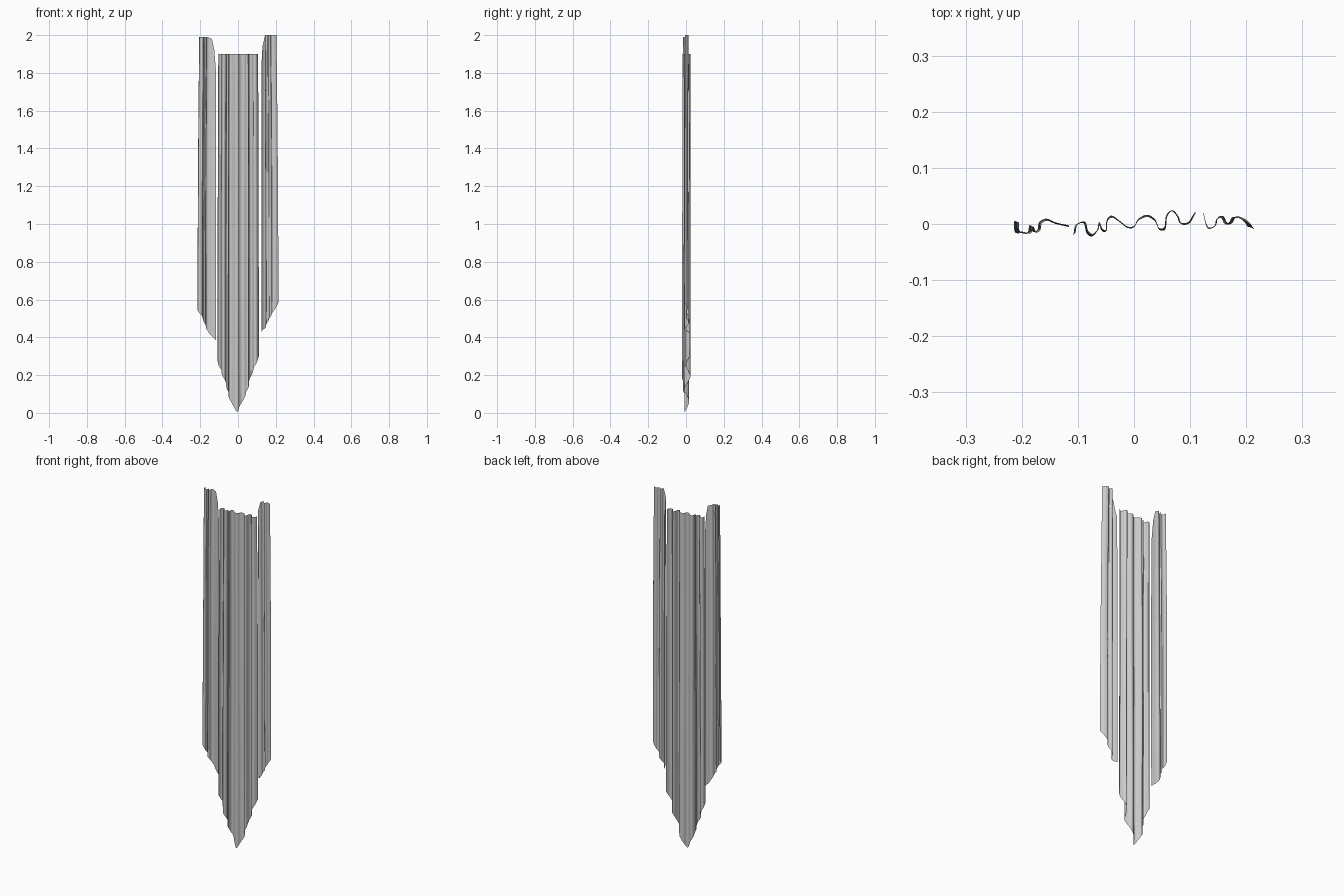
import bpy, bmesh, math
from mathutils import Vector

if "Cube" in bpy.data.objects:
    bpy.data.objects.remove(bpy.data.objects["Cube"])


def lerp_table(table, t):
    if t <= table[0][0]:
        return table[0][1]
    for (a, va), (b, vb) in zip(table, table[1:]):
        if t <= b:
            return va + (vb - va) * (t - a) / (b - a)
    return table[-1][1]


def smooth_path(pts, n=5):
    # Catmull-Rom through the fold points
    p = [Vector(q) for q in pts]
    p = [2 * p[0] - p[1]] + p + [2 * p[-1] - p[-2]]
    out = []
    for i in range(1, len(p) - 2):
        a, b, c, d = p[i - 1:i + 3]
        for k in range(n):
            t = k / n
            out.append(0.5 * (2 * b + (c - a) * t + (2 * a - 5 * b + 4 * c - d) * t * t
                              + (3 * b - a - 3 * c + d) * t ** 3))
    out.append(p[-2])
    return out


def cloth(name, folds, hem, top, narrow, anchor, rows=24):
    # hem: (fraction along the cloth, z); top: (x, z)
    path = smooth_path(folds)
    s = [0.0]
    for a, b in zip(path, path[1:]):
        s.append(s[-1] + (b - a).length)
    bm = bmesh.new()
    grid = []
    for q, si in zip(path, s):
        lo, hi = lerp_table(hem, si / s[-1]), lerp_table(top, q.x)
        col = []
        for r in range(rows + 1):
            z = lo + (hi - lo) * r / rows
            h = max(0, (z - 0.5) / 1.5)
            x = anchor + (q.x - anchor) * (1 - narrow * h * h)
            y = q.y * (1 - 0.12 * h) + 0.0015 * math.sin(3 * z + 40 * q.x)
            col.append(bm.verts.new((x, y, z)))
        grid.append(col)
    for a, b in zip(grid, grid[1:]):
        for r in range(rows):
            bm.faces.new((a[r], b[r], b[r + 1], a[r + 1]))
    me = bpy.data.meshes.new(name)
    bm.to_mesh(me)
    bm.free()
    for f in me.polygons:
        f.use_smooth = True
    bpy.context.collection.objects.link(bpy.data.objects.new(name, me))


# Left hanging strip
cloth("left_strip",
      [(-.214, .004), (-.212, -.014), (-.200, -.016), (-.190, -.017), (-.186, -.003),
       (-.180, -.015), (-.172, -.012), (-.169, .002), (-.156, .008), (-.141, .002), (-.116, -.004)],
      [(0, .56), (.6, .455), (.75, .42), (1, .385)],
      [(-.17, 1.99), (-.14, 1.98), (-.126, 1.92), (-.116, 1.80)], .09, -.116)

# Wide pointed centre panel
cloth("centre_panel",
      [(-.108, -.019), (-.104, -.002), (-.090, .003), (-.085, -.014), (-.076, -.021), (-.066, -.012),
       (-.063, .002), (-.058, -.010), (-.050, -.012), (-.049, .006), (-.040, .014), (-.025, .004),
       (-.012, -.006), (0, -.005), (.008, .008), (.024, .015), (.038, .006), (.045, -.009),
       (.056, -.008), (.059, .014), (.068, .025), (.079, .015), (.085, .001), (.099, .003), (.110, .021)],
      [(0, .28), (.475, .015), (.50, .004), (.53, .02), (1, .30)],
      [(-.1, 1.90), (.1, 1.90)], .04, 0)

# Right hanging strip
cloth("right_strip",
      [(.124, .020), (.128, .002), (.134, -.008), (.146, -.003), (.150, .011), (.160, .012),
       (.166, .001), (.176, .003), (.182, .013), (.196, .010), (.206, .003), (.214, -.008)],
      [(0, .425), (.3, .45), (1, .585)],
      [(.124, 1.84), (.130, 1.94), (.146, 2.0), (.2, 2.0)], .12, .124)
